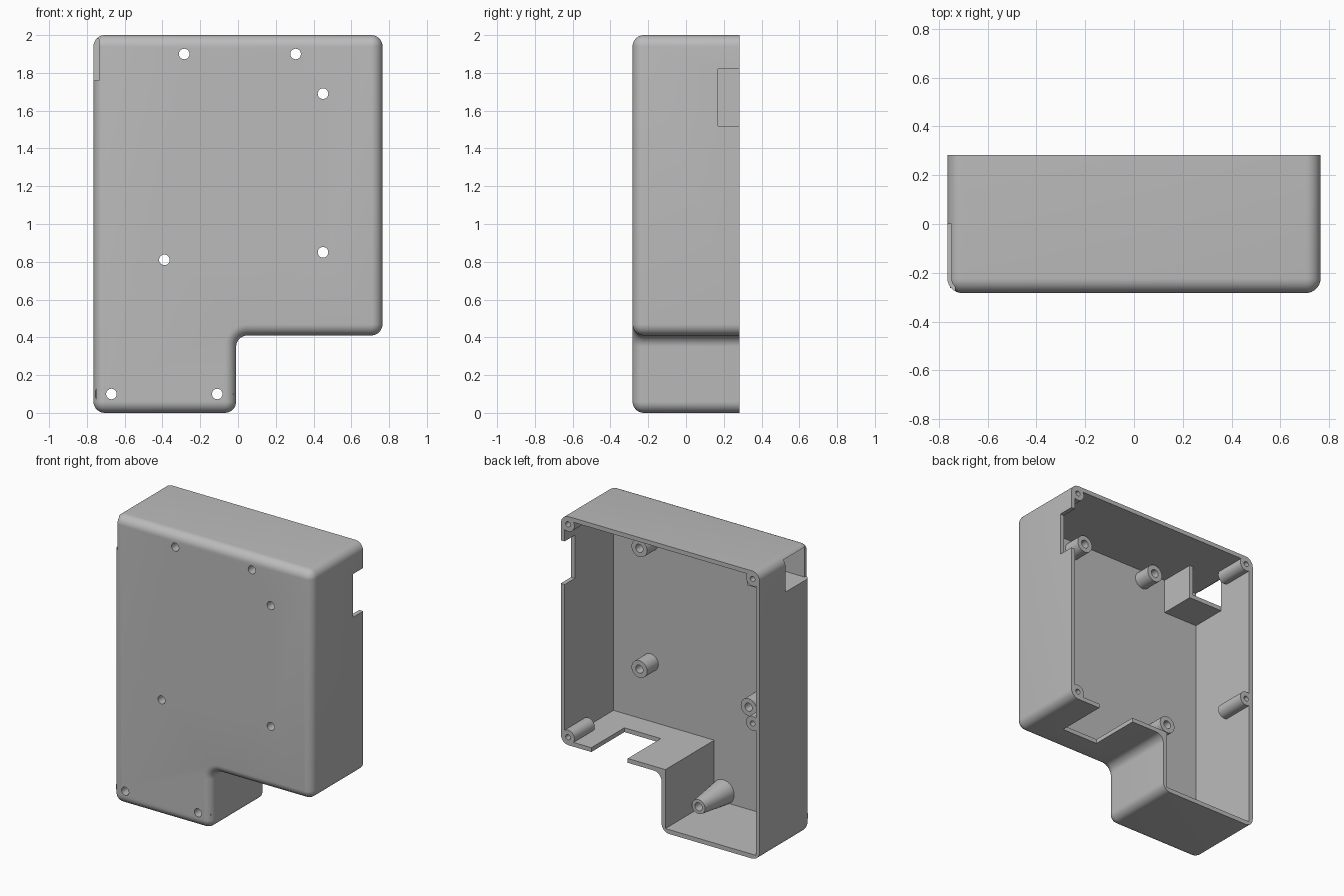
import bpy, bmesh
from math import sin, cos, pi
from mathutils import Matrix, Vector

if "Cube" in bpy.data.objects:
    bpy.data.objects.remove(bpy.data.objects["Cube"])

W, D, WALL, R = 0.765, 0.283, 0.03, 0.06
STEP_X, STEP_Z = -0.01, 0.41
FLOOR = -D + WALL

grey = bpy.data.materials.new("grey_plastic")
grey.use_nodes = True
grey.diffuse_color = (0.5, 0.5, 0.5, 1)
grey.node_tree.nodes["Principled BSDF"].inputs["Base Color"].default_value = (0.5, 0.5, 0.5, 1)


def make(name, bm):
    bmesh.ops.remove_doubles(bm, verts=bm.verts, dist=1e-5)
    bmesh.ops.recalc_face_normals(bm, faces=bm.faces)
    mesh = bpy.data.meshes.new(name)
    bm.to_mesh(mesh)
    bm.free()
    mesh.materials.append(grey)
    obj = bpy.data.objects.new(name, mesh)
    bpy.context.collection.objects.link(obj)
    return obj


def smooth(obj):
    bpy.ops.object.select_all(action="DESELECT")
    obj.select_set(True)
    bpy.context.view_layer.objects.active = obj
    bpy.ops.object.shade_smooth_by_angle(angle=0.6)


def box(name, x0, x1, y0, y1, z0, z1):
    bm = bmesh.new()
    bmesh.ops.create_cube(bm, size=1)
    for v in bm.verts:
        v.co = Vector((x1 if v.co.x > 0 else x0, y1 if v.co.y > 0 else y0, z1 if v.co.z > 0 else z0))
    return make(name, bm)


def rod(name, x, z, y0, y1, r):
    bm = bmesh.new()
    bmesh.ops.create_cone(bm, cap_ends=True, segments=32, radius1=r, radius2=r, depth=y1 - y0,
                          matrix=Matrix.Translation((x, (y0 + y1) / 2, z)) @ Matrix.Rotation(pi / 2, 4, "X"))
    return make(name, bm)


def lathe(name, x, z, profile):
    """Spin a closed (radius, y) profile about the y direction."""
    bm = bmesh.new()
    verts = [bm.verts.new((x + r, y, z)) for r, y in profile]
    edges = [bm.edges.new((verts[i - 1], verts[i])) for i in range(len(verts))]
    bmesh.ops.spin(bm, geom=verts + edges, cent=(x, 0, z), axis=(0, 1, 0), angle=2 * pi, steps=32)
    obj = make(name, bm)
    smooth(obj)
    return obj


def outline(inset, radius):
    """Stepped outline, inset and with rounded corners."""
    a, s, h = W - inset, STEP_X - inset, STEP_Z + inset
    corners = [(-a, inset, pi, 1), (s, inset, -pi / 2, 1), (s, h, pi, -1),
               (a, h, -pi / 2, 1), (a, 2 - inset, 0, 1), (-a, 2 - inset, pi / 2, 1)]
    signs = [(1, 1), (-1, 1), (1, -1), (-1, 1), (-1, -1), (1, -1)]
    pts = []
    for (x, z, start, turn), (sx, sz) in zip(corners, signs):
        r = max(radius - inset * turn, 0) if radius else 0
        for i in range(9 if radius else 1):
            t = start + turn * i * pi / 16
            if turn < 0:
                t = pi - i * pi / 16
            pts.append((x + sx * r + r * cos(t), z + sz * r + r * sin(t)))
    return pts


def loft(name, rings):
    bm = bmesh.new()
    loops = [[bm.verts.new((x, y, z)) for x, z in pts] for y, pts in rings]
    for a, b in zip(loops, loops[1:]):
        for i in range(len(a)):
            bm.faces.new((a[i - 1], a[i], b[i], b[i - 1]))
    bm.faces.new(loops[0])
    bm.faces.new(loops[-1])
    return make(name, bm)


def cut(obj, cutters):
    for c in cutters:
        c.hide_render = True
        m = obj.modifiers.new("cut", "BOOLEAN")
        m.operation, m.solver, m.object = "DIFFERENCE", "EXACT", c
    bpy.context.view_layer.update()
    mesh = bpy.data.meshes.new_from_object(obj.evaluated_get(bpy.context.evaluated_depsgraph_get()))
    obj.modifiers.clear()
    obj.data = mesh
    for c in cutters:
        bpy.data.objects.remove(c)


# Enclosure: rounded shell, open at the back
rings = []
for i in range(9):
    t = i * pi / 16
    rings.append((-D + R * (1 - sin(t)), outline(R * (1 - cos(t)), R)))
rings = [(D, outline(0, R))] + rings
case = loft("case_shell", rings)

standoffs = [(-0.285, 1.9), (0.305, 1.9), (0.45, 1.69), (0.45, 0.85), (-0.39, 0.81)]
cones = [(-0.67, 0.1), (-0.11, 0.1)]
cutters = [loft("cavity", [(FLOOR, outline(WALL, 0)), (D + 0.1, outline(WALL, 0))]),
           box("side_slot", W - 0.1, W + 0.1, 0.17, D + 0.1, 1.52, 1.82),
           box("bottom_slot", 0.25, 0.53, -0.08, D + 0.1, STEP_Z - 0.1, STEP_Z + 0.1),
           box("socket_opening", -W - 0.1, -W + WALL, -D - 0.1, 0, 1.76, 1.98)]
cutters += [rod("screw_hole", x, z, -D - 0.1, FLOOR + 0.05, 0.028) for x, z in standoffs + cones]
cut(case, cutters)
smooth(case)

# Socket housing in the upper corner, open towards the back
box("socket_shelf", -W + WALL / 2, -0.47, FLOOR - 0.01, 0, 1.73, 1.76)
box("socket_end_wall", -0.5, -0.47, FLOOR - 0.01, 0, 1.745, 1.98)

# Board standoffs, straight and tapered
for x, z in standoffs:
    lathe("board_standoff", x, z, [(0.028, FLOOR - 0.01), (0.06, FLOOR - 0.01), (0.06, -0.13), (0.028, -0.13)])
for x, z in cones:
    lathe("tapered_standoff", x, z, [(0.028, FLOOR - 0.01), (0.085, FLOOR - 0.01), (0.05, 0.02), (0.028, 0.02)])

# Lid screw posts on the rim
for x, z in [(0.71, 1.945), (-0.71, 1.945), (0.71, 0.465), (-0.71, 0.94)]:
    lathe("lid_post", x, z, [(0, 0.06), (0.05, 0.06), (0.05, D), (0.018, D), (0.018, 0.1), (0, 0.1)])
